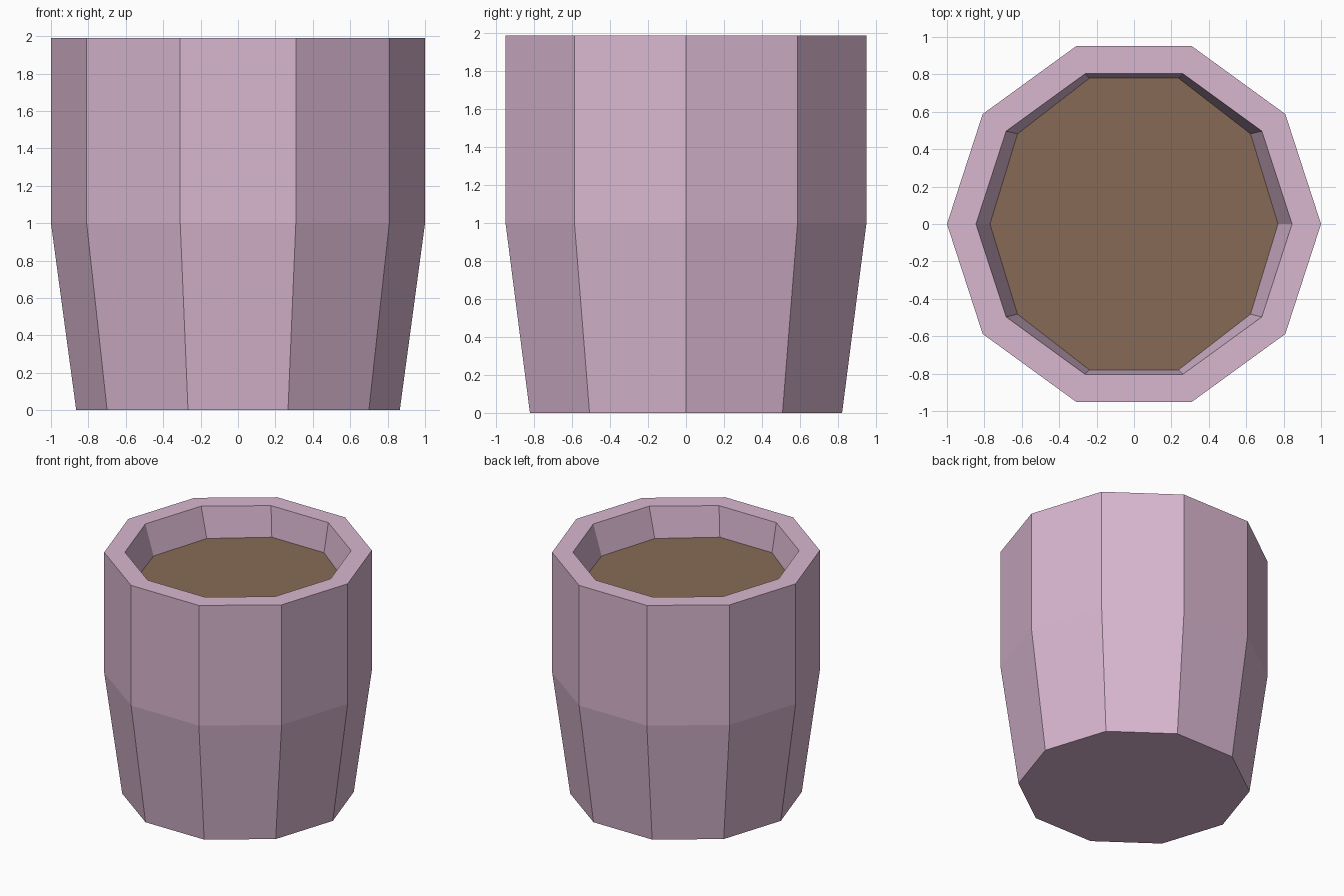
import bpy, bmesh, math

if "Cube" in bpy.data.objects:
    bpy.data.objects.remove(bpy.data.objects["Cube"])

SIDES = 10


def material(name, srgb):
    m = bpy.data.materials.new(name)
    lin = [(c / 255 / 12.92) if c / 255 <= 0.04045 else ((c / 255 + 0.055) / 1.055) ** 2.4 for c in srgb]
    m.diffuse_color = (*lin, 1.0)
    m.use_nodes = True
    m.node_tree.nodes["Principled BSDF"].inputs["Base Color"].default_value = m.diffuse_color
    return m


def ring(bm, rx, ry, z):
    """Ten-sided ring of vertices with a corner on the x axis."""
    return [bm.verts.new((rx * math.cos(2 * math.pi * i / SIDES),
                          ry * math.sin(2 * math.pi * i / SIDES), z)) for i in range(SIDES)]


def finish(bm, name, mat):
    me = bpy.data.meshes.new(name)
    bm.to_mesh(me)
    bm.free()
    me.materials.append(mat)
    ob = bpy.data.objects.new(name, me)
    bpy.context.collection.objects.link(ob)


# Pot: outer wall, flat rim and sloped inner wall as one lofted profile
bm = bmesh.new()
profile = [(0.865, 0.865, 0.0), (1.0, 1.0, 1.0), (1.0, 1.0, 1.99),
           (0.845, 0.845, 1.99), (0.77, 0.82, 1.745)]
rings = [ring(bm, *p) for p in profile]
for a, b in zip(rings, rings[1:]):
    for i in range(SIDES):
        j = (i + 1) % SIDES
        bm.faces.new((a[i], a[j], b[j], b[i]))
bm.faces.new(rings[0][::-1])  # flat base
finish(bm, "pot", material("dusty pink", (217, 183, 208)))

# Soil: flat face filling the pot opening
bm = bmesh.new()
bm.faces.new(ring(bm, 0.77, 0.82, 1.745))
finish(bm, "soil", material("soil brown", (135, 106, 86)))
